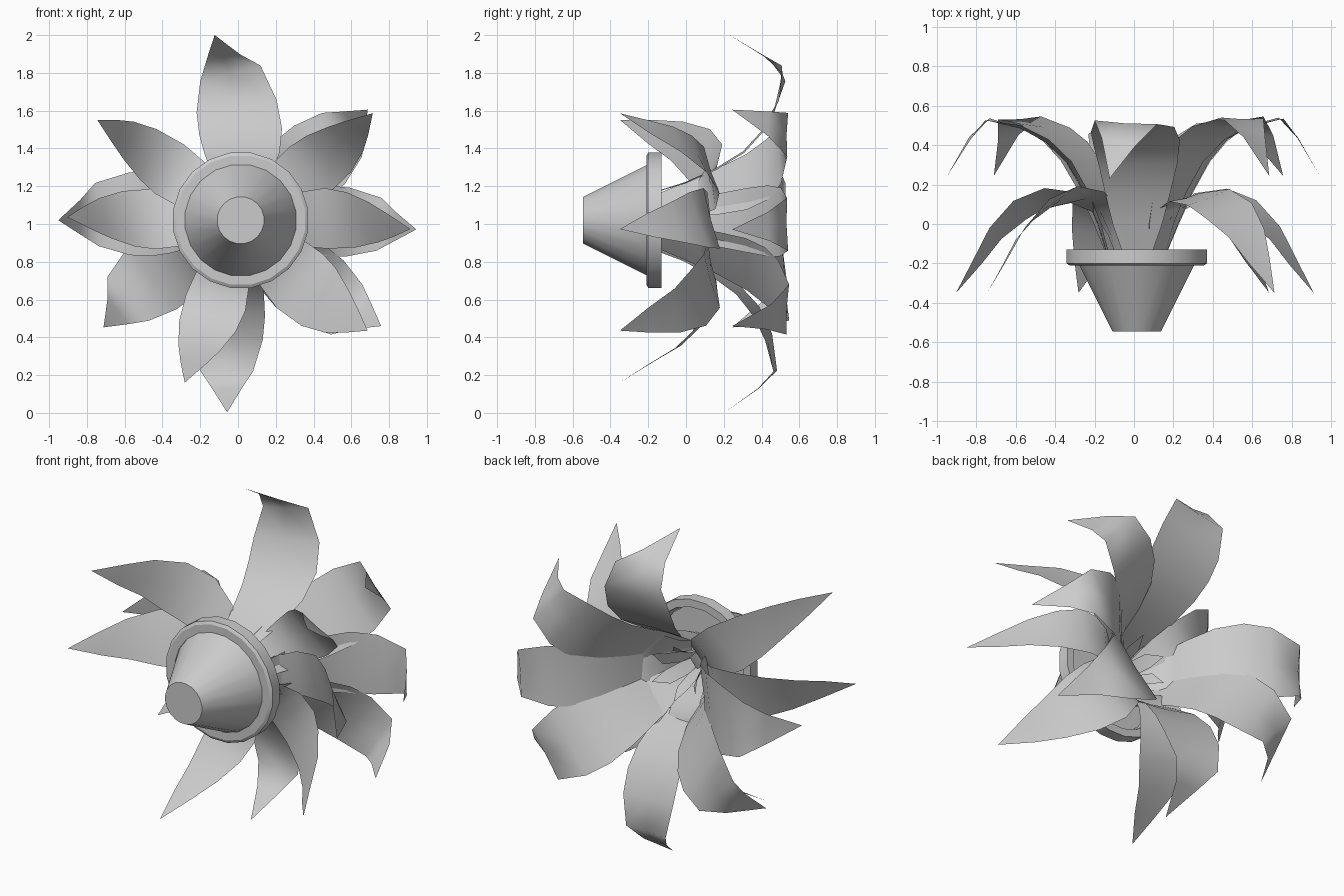
import bpy, math
from mathutils import Vector, Matrix

cube = bpy.data.objects.get("Cube")
if cube:
    bpy.data.objects.remove(cube, do_unlink=True)

CX, CZ = 0.014, 1.02      # plant axis, running along y
SIDES = 20
SOIL_Y = -0.20

grey = bpy.data.materials.new("plain_grey")
grey.use_nodes = True
grey.diffuse_color = (0.6, 0.6, 0.6, 1)
grey.node_tree.nodes["Principled BSDF"].inputs["Base Color"].default_value = (0.6, 0.6, 0.6, 1)


def add_object(name, verts, faces, angle):
    mesh = bpy.data.meshes.new(name)
    mesh.from_pydata(verts, [], faces)
    mesh.materials.append(grey)
    mesh.update()
    obj = bpy.data.objects.new(name, mesh)
    bpy.context.collection.objects.link(obj)
    bpy.ops.object.select_all(action='DESELECT')
    obj.select_set(True)
    bpy.context.view_layer.objects.active = obj
    bpy.ops.object.shade_smooth_by_angle(angle=math.radians(angle))
    return obj


def lathe(name, profile, closed=False):
    """Spin (radius, y) points about the plant axis; open profiles get end caps."""
    verts, faces = [], []
    for r, y in profile:
        for i in range(SIDES):
            a = 2 * math.pi * (i + 0.5) / SIDES
            verts.append((CX + r * math.sin(a), y, CZ + r * math.cos(a)))
    n = len(profile)
    for k in range(n if closed else n - 1):
        p, q = k * SIDES, ((k + 1) % n) * SIDES
        for i in range(SIDES):
            j = (i + 1) % SIDES
            faces.append((p + i, p + j, q + j, q + i))
    if not closed:
        faces.append(tuple(reversed(range(SIDES))))
        faces.append(tuple(range((n - 1) * SIDES, n * SIDES)))
    return add_object(name, verts, faces, 30)


def leaf(name, profile, mid, tip, reach=1.0, width=1.0, twist=0.0, lift=1.0):
    """Arched blade from (radius, y, half width) rows, bending from angle mid to tip."""
    pts, count = [], len(profile)
    for k, (r, y, _) in enumerate(profile):
        t = k / (count - 1)
        a = math.radians(mid + (tip - mid) * max(0, 2 * t - 1))
        pts.append(Vector((CX + r * reach * math.cos(a), SOIL_Y + (y - SOIL_Y) * lift,
                           CZ + r * reach * math.sin(a))))
    a = math.radians(mid)
    side = Vector((-math.sin(a), 0, math.cos(a)))
    verts, faces = [], []
    for k, p in enumerate(pts):
        along = (pts[min(k + 1, count - 1)] - pts[max(k - 1, 0)]).normalized()
        w = (side - along * side.dot(along)).normalized()
        # the outer half of the blade turns about its own length
        turn = math.radians(twist) * min(1, max(0, (k / (count - 1) - 0.2) / 0.4))
        w = Matrix.Rotation(turn, 3, along) @ w
        up = w.cross(along)
        hw = profile[k][2] * width
        verts += [p - w * hw + up * hw * 0.04, p, p + w * hw + up * hw * 0.04]
    for k in range(count - 2):
        for c in (0, 1):
            v = 3 * k + c
            faces.append((v, v + 1, v + 4, v + 3))
    # pointed tip
    b = 3 * (count - 2)
    verts = verts[:b + 3] + [pts[-1]]
    faces += [(b, b + 1, b + 3), (b + 1, b + 2, b + 3)]
    return add_object(name, verts, faces, 65)


# Pot body and rim band
lathe("pot_body", [(0.125, -0.545), (0.297, -0.205)])
lathe("pot_rim", [(0.345, -0.21), (0.362, -0.20), (0.362, -0.13),
                  (0.315, -0.13), (0.297, -0.21)], closed=True)

# Upper tier of large leaves: name, mid angle, tip angle, reach, width, twist, lift
tall = [(0.13, -0.20, 0.05), (0.16, -0.13, 0.08), (0.20, 0.00, 0.125), (0.27, 0.16, 0.165),
        (0.36, 0.31, 0.20), (0.47, 0.415, 0.22), (0.60, 0.485, 0.215), (0.77, 0.525, 0.165),
        (0.86, 0.43, 0.09), (0.98, 0.24, 0)]
for name, mid, tip, reach, width, twist, lift in [
        ("upper_leaf_top", 89, 98, 1.01, 1.0, 0, 0.98),
        ("upper_leaf_top_left", 39, 41, 0.91, 0.95, 0, 1.01),
        ("upper_leaf_left", 0, -3, 0.95, 0.85, 0, 1.01),
        ("upper_leaf_bottom_left", 316, 323, 0.95, 0.95, 0, 1.01),
        ("upper_leaf_bottom", 263, 266, 1.04, 0.85, 5, 0.92),
        ("upper_leaf_bottom_right", 211, 218, 0.94, 0.97, 0, 1.01),
        ("upper_leaf_right", 175, 180, 0.985, 1.02, 0, 1.0)]:
    leaf(name, tall, mid, tip, reach, width, twist, lift)

# Lower tier of drooping leaves: name, mid angle, tip angle, reach, width, twist
low = [(0.09, -0.20, 0.03), (0.13, -0.06, 0.07), (0.19, 0.06, 0.11), (0.30, 0.13, 0.15),
       (0.45, 0.13, 0.175), (0.58, 0.065, 0.165), (0.70, -0.05, 0.12), (0.79, -0.19, 0.07),
       (0.90, -0.35, 0)]
for name, mid, tip, reach, width, twist in [
        ("lower_leaf_top_left", 36, 39, 1.0, 0.95, 20),
        ("lower_leaf_left", 1, -3, 1.0, 0.95, 20),
        ("lower_leaf_bottom_left", 314, 319, 0.99, 1.1, 18),
        ("lower_leaf_bottom", 253, 251, 1.01, 0.95, 15),
        ("lower_leaf_right", 179, 179, 1.02, 0.95, 22),
        ("lower_leaf_top_right", 144, 145, 1.03, 0.92, 28)]:
    leaf(name, low, mid, tip, reach, width, twist)

# Short young shoots around the heart of the plant
shoot = [(0.04, -0.20, 0.02), (0.07, -0.08, 0.04), (0.11, 0.03, 0.04), (0.17, 0.10, 0)]
for i in range(6):
    leaf(f"young_shoot_{i + 1}", shoot, 20 + 60 * i, 30 + 60 * i)
